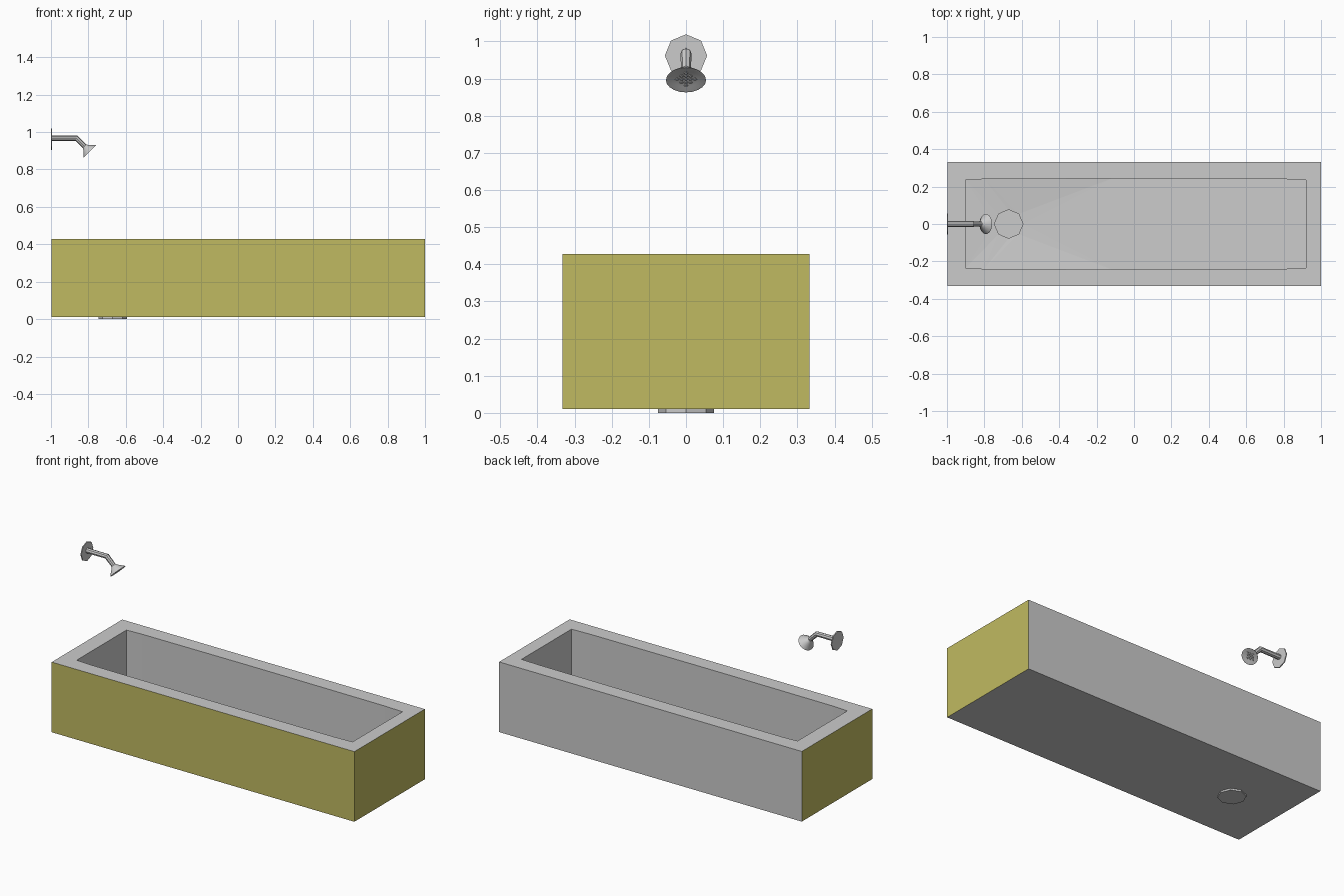
import bpy, bmesh, math
from mathutils import Vector

if "Cube" in bpy.data.objects:
    bpy.data.objects.remove(bpy.data.objects["Cube"])


def make_object(name, bm):
    bmesh.ops.recalc_face_normals(bm, faces=bm.faces[:])
    mesh = bpy.data.meshes.new(name)
    bm.to_mesh(mesh)
    bm.free()
    obj = bpy.data.objects.new(name, mesh)
    bpy.context.collection.objects.link(obj)
    return obj


def tube(name, rings, sides, widen=1.0):
    """Skin a row of circles (centre, axis, radius) whose axes lie in the xz plane; cap both ends."""
    bm = bmesh.new()
    loops = []
    for centre, axis, radius in rings:
        u = Vector((0, 1, 0))
        v = Vector(axis).normalized().cross(u)
        loops.append([bm.verts.new(Vector(centre) + radius * (
            widen * math.cos(t) * u + math.sin(t) * v))
            for t in (2 * math.pi * i / sides for i in range(sides))])
    for lo, hi in zip(loops, loops[1:]):
        for i in range(sides):
            j = (i + 1) % sides
            bm.faces.new((lo[i], lo[j], hi[j], hi[i]))
    bm.faces.new(loops[0])
    bm.faces.new(loops[-1])
    return make_object(name, bm)


def smooth(obj, angle):
    bpy.ops.object.select_all(action='DESELECT')
    obj.select_set(True)
    bpy.context.view_layer.objects.active = obj
    bpy.ops.object.shade_smooth_by_angle(angle=math.radians(angle))


# bathtub: outer block, flat rim, basin walls
BOTTOM, TOP, DEPTH, LEFT = 0.01, 0.428, 0.332, -0.996
stations = [(-0.90, 0.235, 0.11), (-0.80, 0.24, 0.11), (-0.12, 0.243, 0.12),
            (0.10, 0.243, 0.125), (0.80, 0.24, 0.145),
            (0.92, 0.235, 0.15)]          # x, half width, floor height
bm = bmesh.new()
corners = [(LEFT, -DEPTH), (1, -DEPTH), (1, DEPTH), (LEFT, DEPTH)]
low = [bm.verts.new((x, y, BOTTOM)) for x, y in corners]
high = [bm.verts.new((x, y, TOP)) for x, y in corners]
rim = {s: [bm.verts.new((x, s * w, TOP)) for x, w, z in stations] for s in (-1, 1)}
floor = {s: [bm.verts.new((x, s * w, z)) for x, w, z in stations] for s in (-1, 1)}

bm.faces.new(low)
for i in range(4):
    j = (i + 1) % 4
    side = bm.faces.new((low[i], low[j], high[j], high[i]))
    side.material_index = 0 if i == 2 else 1     # the wall side stays plain
bm.faces.new([high[0], high[1]] + rim[-1][::-1])
bm.faces.new([high[2], high[3]] + rim[1])
bm.faces.new((high[1], high[2], rim[1][-1], rim[-1][-1]))
bm.faces.new((high[3], high[0], rim[-1][0], rim[1][0]))
for e in (0, -1):
    bm.faces.new((rim[-1][e], rim[1][e], floor[1][e], floor[-1][e]))
for i in range(len(stations) - 1):
    for s in (-1, 1):
        bm.faces.new((rim[s][i], rim[s][i + 1], floor[s][i + 1], floor[s][i]))

# basin floor: triangles running from the walls down to an octagonal drain hole
DRAIN_X, DRAIN_R = -0.67, 0.076
angles = [i * math.pi / 4 for i in range(8)]
hole, sump = [[bm.verts.new((DRAIN_X + DRAIN_R * math.cos(a), DRAIN_R * math.sin(a), z))
               for a in angles] for z in (0.10, 0.02)]
outline = floor[-1] + floor[1][::-1]
edges = []
for loop in (outline, hole):
    for a, b in zip(loop, loop[1:] + loop[:1]):
        edges.append(bm.edges.get((a, b)) or bm.edges.new((a, b)))
bmesh.ops.triangle_fill(bm, edges=edges, use_beauty=True, normal=(0, 0, 1))
for i in range(8):
    j = (i + 1) % 8
    bm.faces.new((hole[i], hole[j], sump[j], sump[i]))
bm.faces.new(sump)

tub = make_object("bathtub", bm)
for name, colour in (("enamel", (0.6, 0.6, 0.6, 1)), ("side_panel", (0.53, 0.49, 0.12, 1))):
    mat = bpy.data.materials.new(name)
    mat.diffuse_color = colour
    mat.use_nodes = True
    mat.node_tree.nodes["Principled BSDF"].inputs["Base Color"].default_value = mat.diffuse_color
    tub.data.materials.append(mat)

# drain cap under the tub
tube("drain", [((DRAIN_X, 0, 0), (0, 0, 1), DRAIN_R),
               ((DRAIN_X, 0, BOTTOM + 0.002), (0, 0, 1), DRAIN_R)], 8)

# wall flange
tube("wall_flange", [((-1, 0, 0.962), (1, 0, 0), 0.057),
                     ((-0.994, 0, 0.962), (1, 0, 0), 0.057)], 8)

# shower arm: straight out, then bent 45 degrees down
down = Vector((1, 0, -1)).normalized()
face = Vector((-0.792, 0, 0.896))
tube("shower_arm", [((-0.995, 0, 0.967), (1, 0, 0), 0.015),
                    ((-0.864, 0, 0.967), (1, 0, -0.414), 0.015),
                    (face - 0.03 * down, down, 0.013)], 8)

# shower head: flared cone with a shallow recessed face
head = tube("shower_head", [(face - d * down, down, r) for d, r in
                            ((0.04, 0.013), (0.032, 0.018), (0.005, 0.044),
                             (0, 0.047), (0, 0.042), (0.004, 0.03))], 20, widen=1.15)
smooth(head, 35)

# nozzles: diamond grid of small studs on the face
across = Vector((0, 1, 0))
along = down.cross(across)
for i in range(-2, 3):
    for j in range(-2, 3):
        if abs(i) + abs(j) <= 2:
            c = face + 0.012 * (i * across + j * along)
            tube("nozzle", [(c - 0.005 * down, down, 0.006),
                            (c - 0.001 * down, down, 0.005)], 4)
